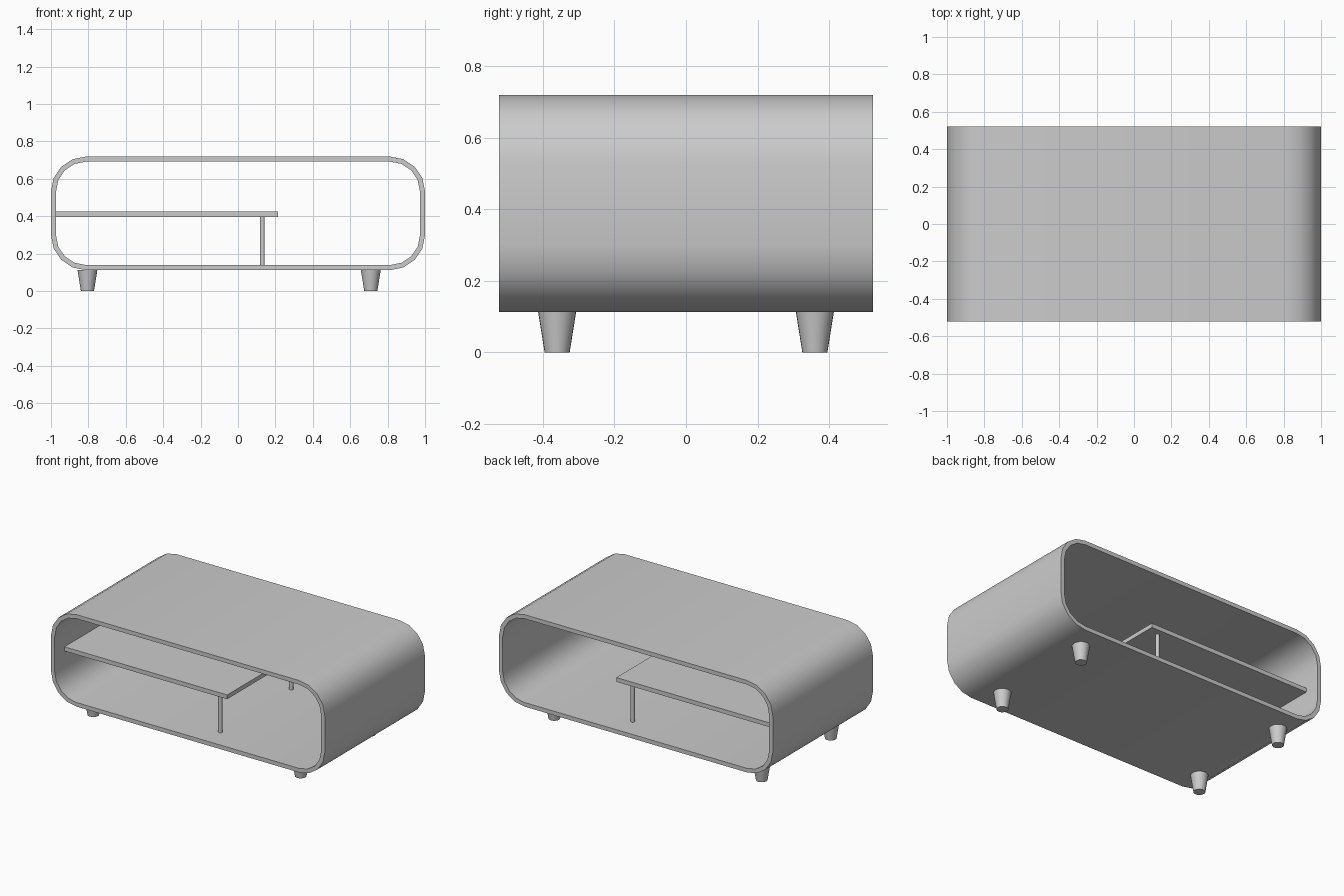
import bpy, bmesh, math
from mathutils import Matrix

default = bpy.data.objects.get("Cube")
if default:
    bpy.data.objects.remove(default, do_unlink=True)

GREY = (0.6, 0.6, 0.6, 1)
grey = bpy.data.materials.new("light_grey")
grey.use_nodes = True
grey.diffuse_color = GREY
grey.node_tree.nodes["Principled BSDF"].inputs["Base Color"].default_value = GREY

BOTTOM, TOP, DEPTH, WALL = 0.112, 0.719, 0.522, 0.027


def finish(name, bm, smooth=True):
    bmesh.ops.recalc_face_normals(bm, faces=bm.faces)
    mesh = bpy.data.meshes.new(name)
    bm.to_mesh(mesh)
    bm.free()
    mesh.materials.append(grey)
    obj = bpy.data.objects.new(name, mesh)
    bpy.context.collection.objects.link(obj)
    if smooth:
        bpy.ops.object.select_all(action="DESELECT")
        obj.select_set(True)
        bpy.context.view_layer.objects.active = obj
        bpy.ops.object.shade_smooth_by_angle(angle=math.radians(35))


def rounded_loop(bm, inset, y, radius=0.187, steps=4):
    """Rounded rectangle of vertices in the xz plane."""
    cx, cz = 1 - radius, (TOP - BOTTOM) / 2 - radius
    mid, r = (TOP + BOTTOM) / 2, radius - inset
    verts = []
    for q, (sx, sz) in enumerate([(1, 1), (-1, 1), (-1, -1), (1, -1)]):
        for i in range(steps + 1):
            a = (q + i / steps) * math.pi / 2
            verts.append(bm.verts.new((sx * cx + r * math.cos(a), y,
                                       mid + sz * cz + r * math.sin(a))))
    return verts


def tapered_post(name, x, y, z0, z1, r0, r1, sides):
    bm = bmesh.new()
    bmesh.ops.create_cone(bm, cap_ends=True, segments=sides, radius1=r0, radius2=r1,
                          depth=z1 - z0, matrix=Matrix.Translation((x, y, (z0 + z1) / 2)))
    finish(name, bm)


# Open rounded shell: outer and inner loops at front and back, bridged in a ring
bm = bmesh.new()
loops = [rounded_loop(bm, inset, y) for inset, y in
         [(0, -DEPTH), (0, DEPTH), (WALL, DEPTH), (WALL, -DEPTH)]]
for k, loop in enumerate(loops):
    after = loops[(k + 1) % 4]
    for i in range(len(loop)):
        j = (i + 1) % len(loop)
        bm.faces.new((loop[i], loop[j], after[j], after[i]))
finish("shell", bm)

# Shelf fixed to the right wall
x0, x1, z0, z1 = WALL - 1, 0.215, 0.397, 0.425
bm = bmesh.new()
bmesh.ops.create_cube(bm, size=1, matrix=Matrix.Translation(((x0 + x1) / 2, 0, (z0 + z1) / 2))
                      @ Matrix.Diagonal((x1 - x0, 0.84, z1 - z0, 1)))
finish("shelf", bm, smooth=False)

# Shelf posts and feet, front and back
for side, s in (("front", -1), ("back", 1)):
    tapered_post(side + "_shelf_post", 0.13, s * 0.37, BOTTOM + WALL, z0, 0.013, 0.013, 16)
    for end, x in (("right", -0.805), ("left", 0.71)):
        tapered_post(f"{side}_{end}_foot", x, s * 0.36, 0, BOTTOM, 0.035, 0.053, 24)
